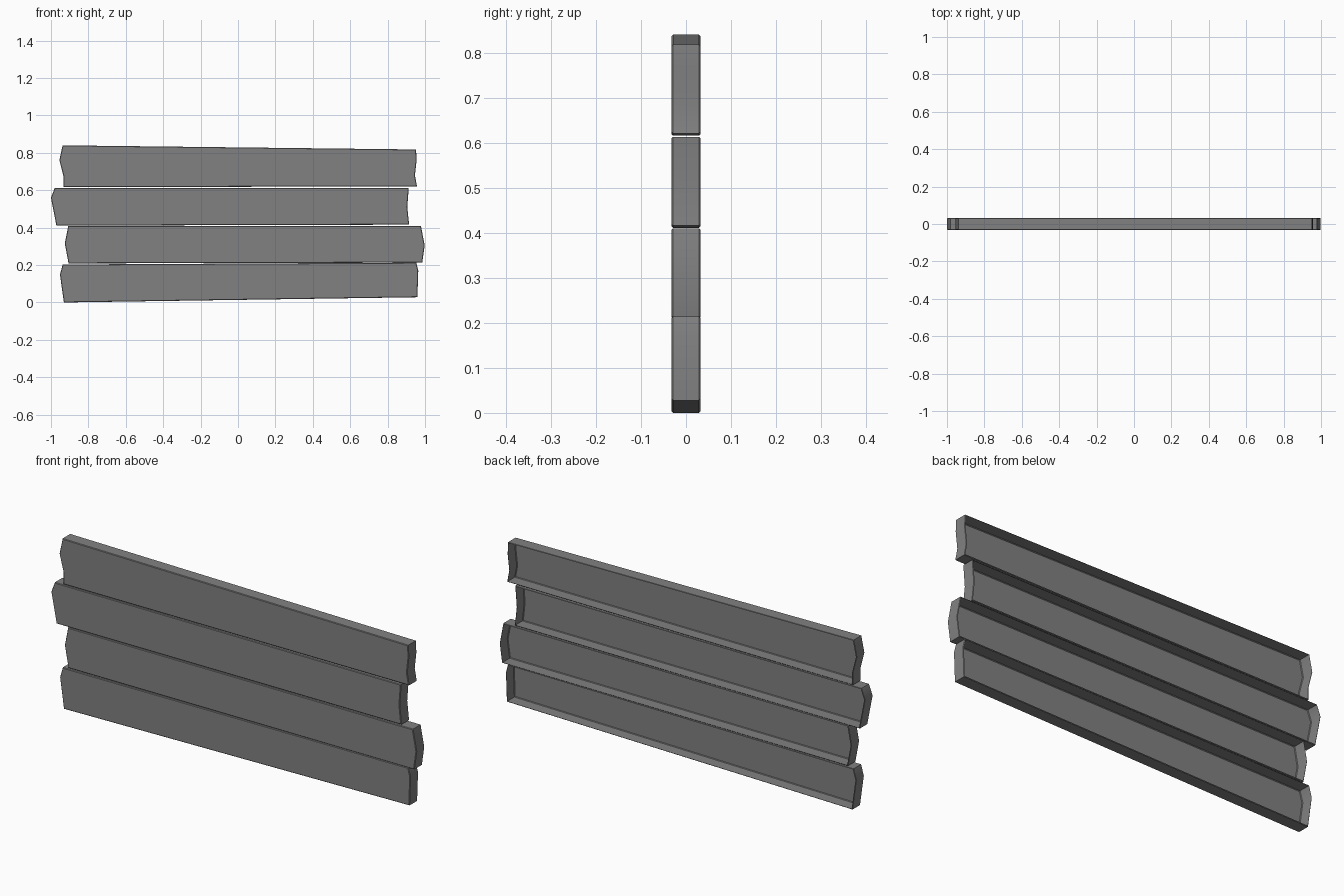
import bpy, bmesh
from math import radians
from mathutils import Vector

if "Cube" in bpy.data.objects:
    bpy.data.objects.remove(bpy.data.objects["Cube"])

HALF = 0.032   # half thickness
BEV = 0.003    # edge chamfer

# Dark grey wood
wood = bpy.data.materials.new("dark_grey_wood")
wood.diffuse_color = (0.22, 0.22, 0.22, 1)
wood.use_nodes = True
wood.node_tree.nodes["Principled BSDF"].inputs["Base Color"].default_value = wood.diffuse_color


def inset(pts, d):
    """Offset a counter-clockwise outline inwards by d."""
    out = []
    n = len(pts)
    for i, p in enumerate(pts):
        a = (p - pts[i - 1]).normalized()
        b = (pts[(i + 1) % n] - p).normalized()
        na, nb = Vector((-a.y, a.x)), Vector((-b.y, b.x))
        out.append(p + (na + nb) * d / (1 + na.dot(nb)))
    return out


def plank(name, left, right):
    """Open-backed board: left end top to bottom, right end bottom to top."""
    outer = [Vector(p) for p in left + right]
    inner = inset(outer, BEV)
    bm = bmesh.new()
    layers = [(inner, -HALF), (outer, -HALF + BEV),
              (outer, HALF - BEV), (inner, HALF)]
    rings = [[bm.verts.new((p.x, y, p.y)) for p in pts] for pts, y in layers]
    bm.faces.new(rings[0])
    n = len(outer)
    for r, s in zip(rings, rings[1:]):
        for i in range(n):
            j = (i + 1) % n
            bm.faces.new((r[j], r[i], s[i], s[j]))
    mesh = bpy.data.meshes.new(name)
    bm.to_mesh(mesh)
    bm.free()
    mesh.materials.append(wood)
    obj = bpy.data.objects.new(name, mesh)
    bpy.context.collection.objects.link(obj)
    obj.select_set(True)
    bpy.context.view_layer.objects.active = obj


# Four rough-ended boards, bottom to top
plank("plank_bottom",
      [(-.937, .203), (-.952, .15), (-.931, 0)],
      [(.959, .028), (.964, .17), (.953, .213)])
plank("plank_lower_middle",
      [(-.908, .408), (-.926, .315), (-.906, .209)],
      [(.985, .213), (.998, .305), (.978, .410)])
plank("plank_upper_middle",
      [(-.98, .612), (-1, .56), (-.971, .411)],
      [(.915, .416), (.905, .51), (.913, .613)])
plank("plank_top",
      [(-.938, .84), (-.955, .76), (-.933, .675), (-.933, .616)],
      [(.957, .621), (.946, .68), (.955, .76), (.952, .818)])

# Soften the shallow angles of the rough ends
bpy.ops.object.shade_smooth_by_angle(angle=radians(35))
